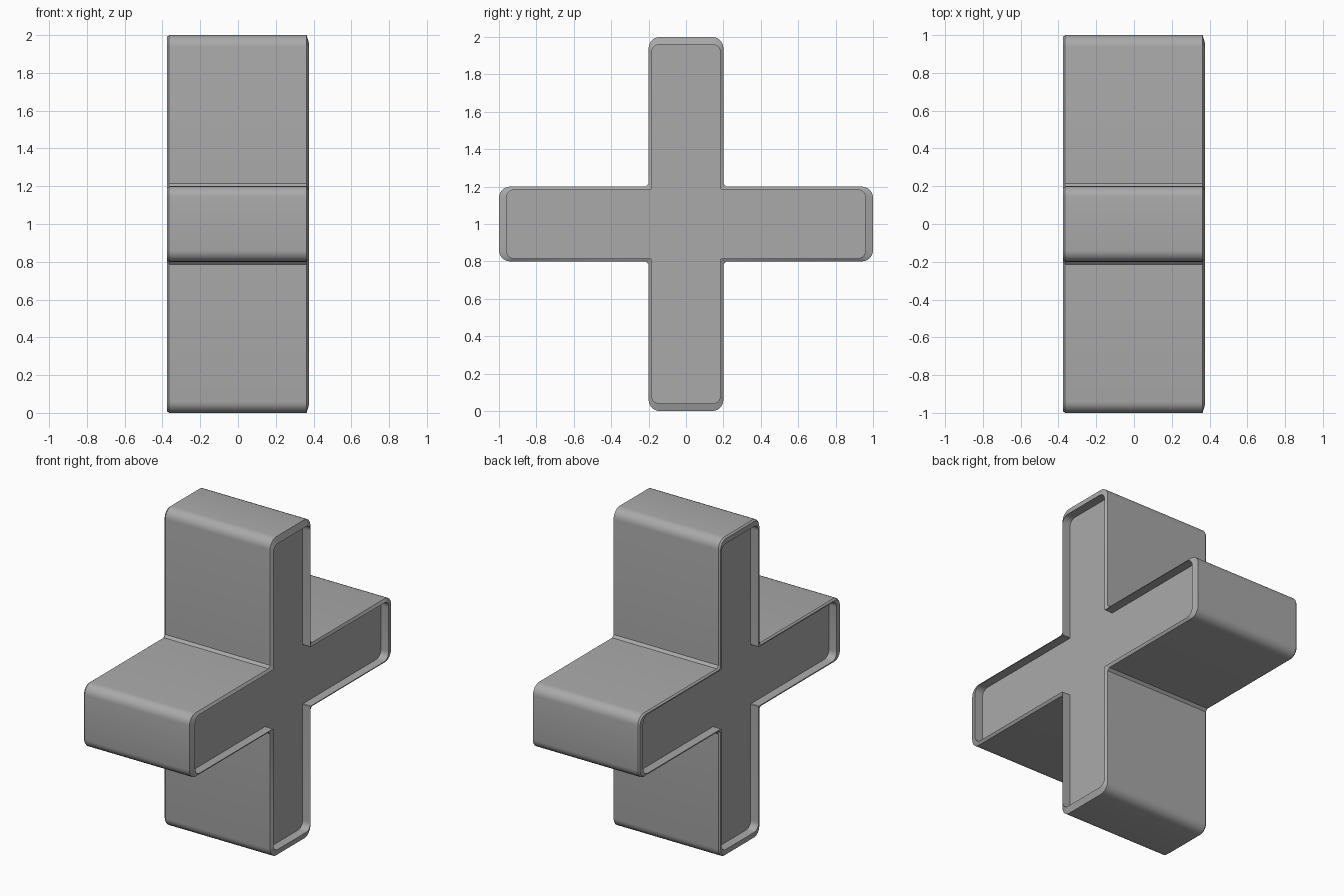
import bpy, bmesh, math
from mathutils import Matrix, Vector

cube = bpy.data.objects.get("Cube")
if cube:
    bpy.data.objects.remove(cube, do_unlink=True)

# Plain grey
grey = bpy.data.materials.new("mid_grey")
grey.use_nodes = True
colour = (0.4, 0.4, 0.4, 1)
grey.diffuse_color = colour
grey.node_tree.nodes["Principled BSDF"].inputs["Base Color"].default_value = colour


def cross_outline(half, tip, radius, fillet, steps=6):
    """Rounded plus sign: one arm, turned four times."""
    arm = [Vector((half, half + fillet))]
    for side in (0, 1):
        centre = Vector(((1 - 2 * side) * (half - radius), tip - radius))
        for i in range(steps + 1):
            a = (side + i / steps) * math.pi / 2
            arm.append(centre + radius * Vector((math.cos(a), math.sin(a))))
    arm.append(Vector((-half, half + fillet)))
    return [Matrix.Rotation(k * math.pi / 2, 2) @ p for k in range(4) for p in arm]


outer = cross_outline(0.2, 1.0, 0.06, 0.015)
rim = cross_outline(0.192, 0.992, 0.053, 0.012)
inner = cross_outline(0.185, 0.96, 0.045, 0.003)

# Rings run from the left recess floor, around the body, to the right one
rings = [(-0.32, inner), (-0.375, inner), (-0.375, rim), (-0.365, outer),
         (0.363, outer), (0.375, inner), (0.32, inner)]

bm = bmesh.new()
loops = [[bm.verts.new((x, p.x, p.y + 1)) for p in pts] for x, pts in rings]
n = len(outer)
for a, b in zip(loops, loops[1:]):
    for i in range(n):
        j = (i + 1) % n
        bm.faces.new((a[i], a[j], b[j], b[i]))
# Recessed end panels
bm.faces.new(loops[0])
bm.faces.new(loops[-1])
bmesh.ops.recalc_face_normals(bm, faces=bm.faces)

mesh = bpy.data.meshes.new("cross_block")
bm.to_mesh(mesh)
bm.free()
mesh.materials.append(grey)
block = bpy.data.objects.new("cross_block", mesh)
bpy.context.collection.objects.link(block)
bpy.context.view_layer.objects.active = block
block.select_set(True)
bpy.ops.object.shade_smooth_by_angle(angle=math.radians(30))
